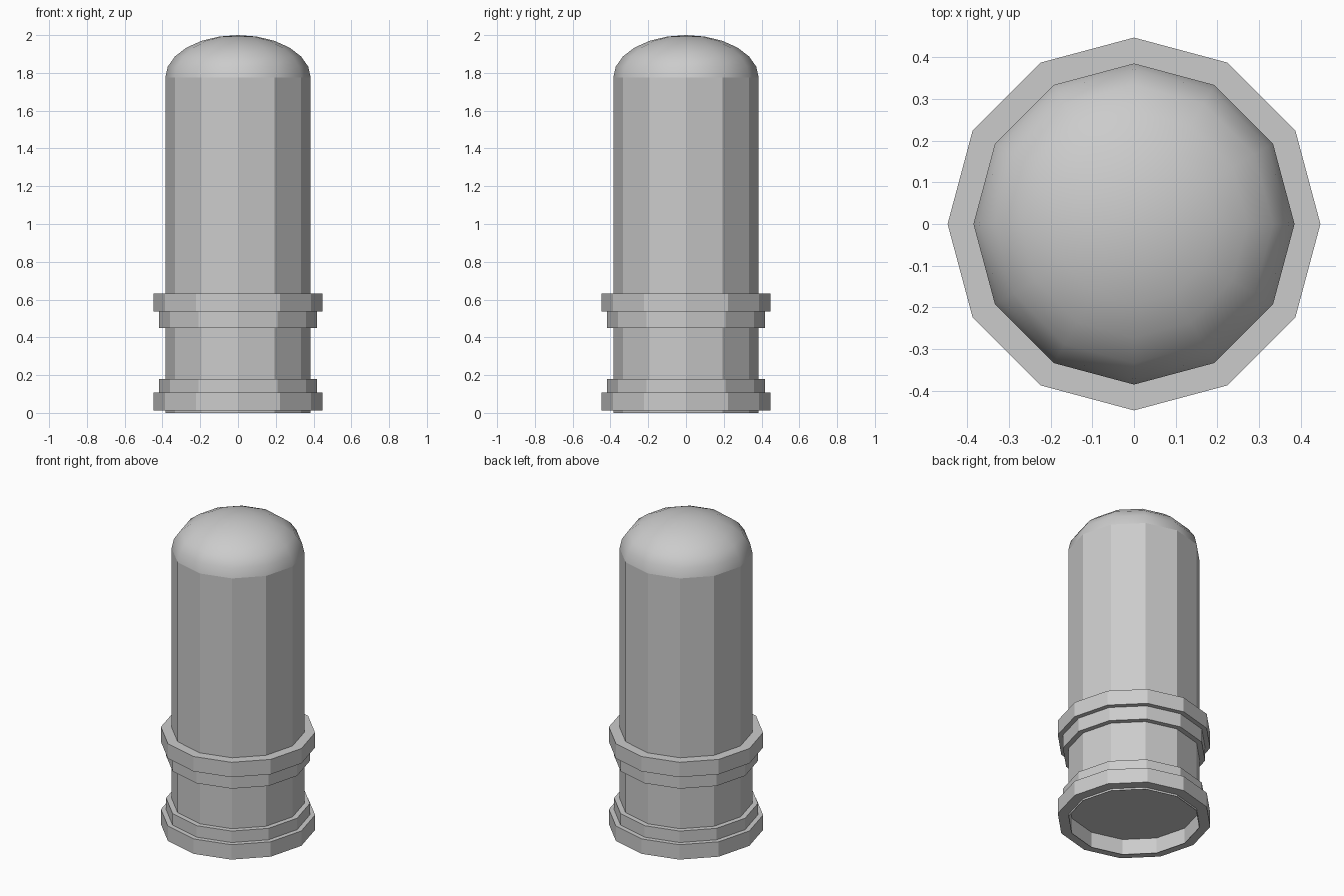
import bpy, math

if "Cube" in bpy.data.objects:
    bpy.data.objects.remove(bpy.data.objects["Cube"])

SIDES = 12


def lathe(name, profile, closed=False, smooth_above=None):
    """Revolve (radius, z) points into a 12-sided surface."""
    verts, rows, faces = [], [], []
    for r, z in profile:
        start = len(verts)
        if r == 0:
            verts.append((0, 0, z))
            rows.append([start] * SIDES)
        else:
            for i in range(SIDES):
                a = math.tau * i / SIDES
                verts.append((r * math.cos(a), r * math.sin(a), z))
            rows.append(list(range(start, start + SIDES)))
    pairs = list(zip(rows, rows[1:]))
    if closed:
        pairs.append((rows[-1], rows[0]))
    for low, high in pairs:
        for i in range(SIDES):
            j = (i + 1) % SIDES
            face = [low[i], low[j], high[j], high[i]]
            faces.append(list(dict.fromkeys(face)))
    mesh = bpy.data.meshes.new(name)
    mesh.from_pydata(verts, [], faces)
    for p in mesh.polygons:
        p.use_smooth = smooth_above is not None and p.center.z > smooth_above
    obj = bpy.data.objects.new(name, mesh)
    bpy.context.collection.objects.link(obj)
    return obj


# Body with recessed underside
R, TOP = 0.385, 1.775
lathe("body", [(0, 0.1), (R - 0.003, 0.1), (R - 0.003, 0), (R, 0), (R, TOP)])

# Smooth rounded cap
steps = 6
dome = [(R * math.cos(math.pi / 2 * k / steps), TOP + 0.225 * math.sin(math.pi / 2 * k / steps))
        for k in range(steps)]
lathe("dome", dome + [(0, 2.0)], smooth_above=TOP)


# Stepped collars: wide band and narrower band, each a closed ring
def band(name, radius, z0, z1):
    lathe(name, [(R, z0), (radius, z0), (radius, z1), (R, z1)], closed=True)


for name, radius, z0, z1 in (
    ("base_wide_band", 0.447, 0.012, 0.107),
    ("base_narrow_band", 0.417, 0.107, 0.18),
    ("collar_narrow_band", 0.417, 0.45, 0.537),
    ("collar_wide_band", 0.447, 0.537, 0.632),
):
    band(name, radius, z0, z1)
